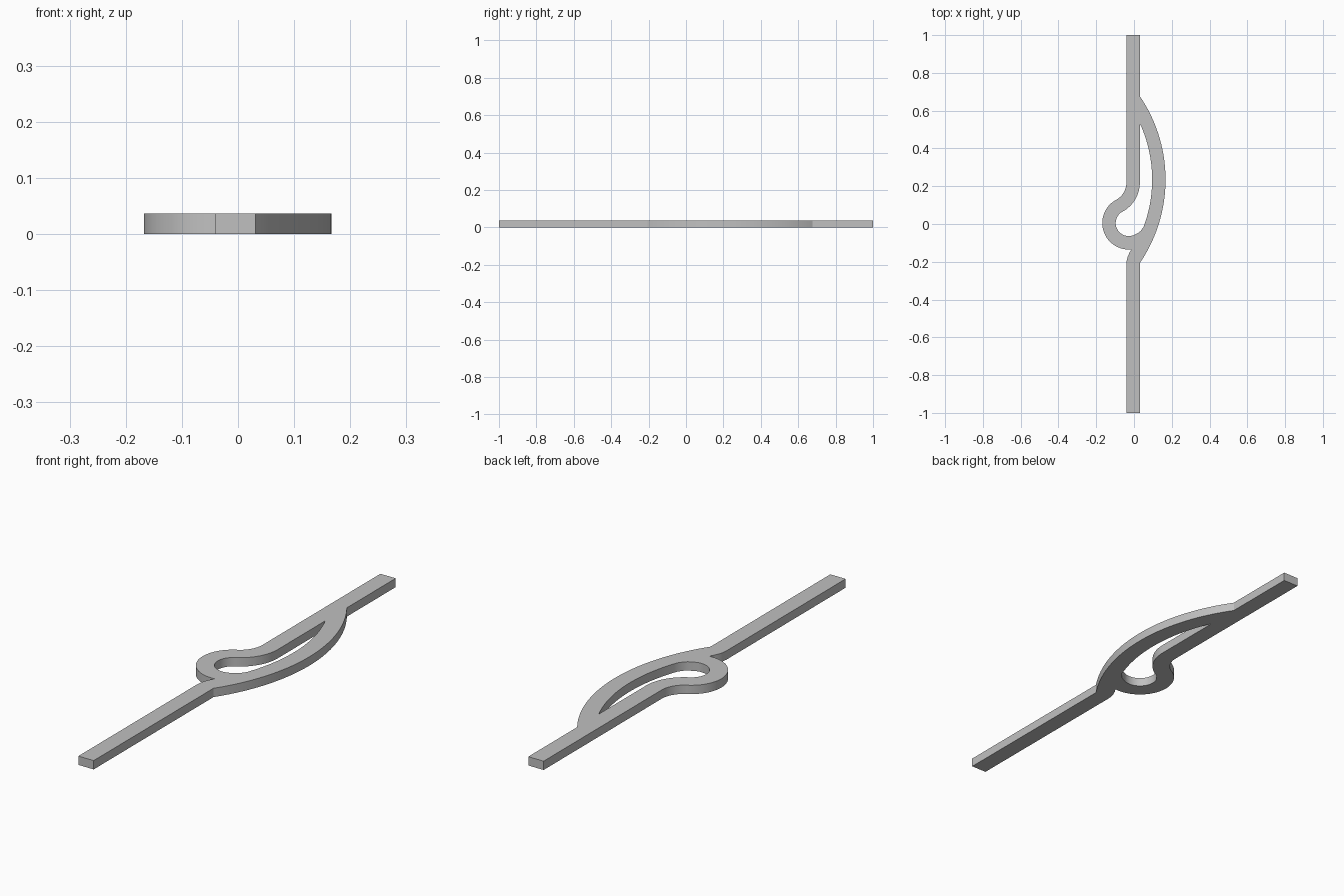
import bpy, bmesh
from math import radians, cos, sin, sqrt, atan2, degrees

if "Cube" in bpy.data.objects:
    bpy.data.objects.remove(bpy.data.objects["Cube"])

HEIGHT = 0.037
LEFT, RIGHT = -0.04, 0.031      # channel sides
WIDTH = RIGHT - LEFT

# Centres and radii of the curved channels
ring, ring_r = (-0.028, 0.005), 0.14
bend_r = 0.105
bend = (LEFT - bend_r, 0.22)
bow_r = 0.785
bow = (0.167 - bow_r, 0.235)


def arc(centre, radius, start, end, steps=24):
    """Points along a circular arc, angles in degrees."""
    angles = [radians(start + (end - start) * i / steps) for i in range(steps + 1)]
    return [(centre[0] + radius * cos(a), centre[1] + radius * sin(a)) for a in angles]


def angle_at_x(radius, x):
    """Angle above the bow's axis where it crosses x."""
    dx = x - bow[0]
    return degrees(atan2(sqrt(radius ** 2 - dx ** 2), dx))


# Angle at which the ring flows into the reverse bend
join = degrees(atan2(bend[1] - ring[1], bend[0] - ring[0]))
bow_out = angle_at_x(bow_r, RIGHT)
bow_in = angle_at_x(bow_r - WIDTH, RIGHT)

# Outer outline, counter-clockwise
outer = [(LEFT, -1), (RIGHT, -1)]
outer += arc(bow, bow_r, -bow_out, bow_out, 40)
outer += [(RIGHT, 1), (LEFT, 1)]
outer += arc(bend, bend_r, 0, join - 180)
outer += arc(ring, ring_r, join, 276, 40)
outer += [(-0.024, -0.152), (-0.033, -0.173), (-0.038, -0.19), (LEFT, -0.21)]

# Opening between the looped channel and the bowed channel
inner = arc(bow, bow_r - WIDTH, -20.5, bow_in, 40)
inner += arc(bend, bend_r + WIDTH, 0, join - 180)
inner += arc(ring, ring_r - WIDTH, join, 300, 40)[1:]
inner += [(0.023, -0.047), (0.035, -0.037)]

# Fill between both outlines, then extrude upward
bm = bmesh.new()
edges = []
for loop in (outer, inner):
    verts = [bm.verts.new((x, y, 0)) for x, y in loop]
    edges += [bm.edges.new((v, verts[i - 1])) for i, v in enumerate(verts)]
bmesh.ops.triangle_fill(bm, use_beauty=True, edges=edges)
extruded = bmesh.ops.extrude_face_region(bm, geom=bm.faces[:], use_keep_orig=True)
top = [g for g in extruded["geom"] if isinstance(g, bmesh.types.BMVert)]
bmesh.ops.translate(bm, verts=top, vec=(0, 0, HEIGHT))
bmesh.ops.recalc_face_normals(bm, faces=bm.faces[:])

mesh = bpy.data.meshes.new("looped_channel")
bm.to_mesh(mesh)
bm.free()
channel = bpy.data.objects.new("looped_channel", mesh)
bpy.context.collection.objects.link(channel)

# Single grey material
grey = bpy.data.materials.new("plain grey")
grey.use_nodes = True
colour = (0.53, 0.53, 0.53, 1)
grey.diffuse_color = colour
grey.node_tree.nodes["Principled BSDF"].inputs["Base Color"].default_value = colour
mesh.materials.append(grey)

bpy.context.view_layer.objects.active = channel
channel.select_set(True)
bpy.ops.object.shade_smooth_by_angle(angle=radians(30))
